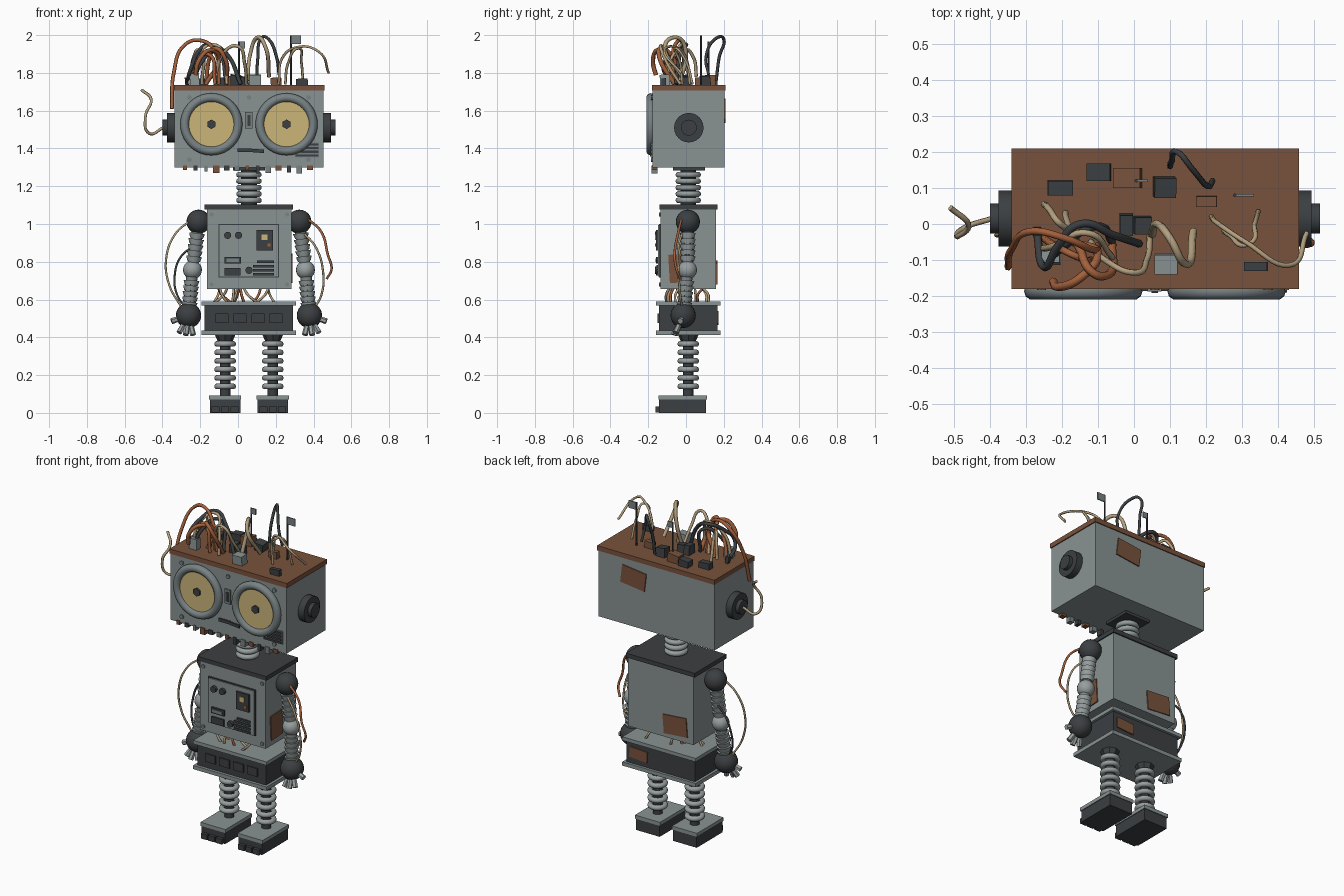
import bpy, math, random
from mathutils import Vector

random.seed(4)
CX = 0.058  # body centre line


def mat(name, *c):
    m = bpy.data.materials.new(name)
    m.diffuse_color = (*c, 1)
    return m


STEEL = mat("steel grey", 0.25, 0.29, 0.29)
PALE = mat("pale steel", 0.31, 0.35, 0.345)
RING = mat("ring grey", 0.19, 0.225, 0.23)
DARK = mat("dark iron", 0.045, 0.05, 0.054)
RUST = mat("rust brown", 0.19, 0.085, 0.045)
LENS = mat("lens yellow", 0.60, 0.46, 0.19)
COPPER = mat("copper wire", 0.38, 0.12, 0.045)
TAN = mat("tan wire", 0.45, 0.35, 0.21)


def done(name, m, smooth=False):
    o = bpy.context.object
    o.name = name
    o.data.materials.append(m)
    if smooth:
        bpy.ops.object.shade_smooth_by_angle(angle=math.radians(40))
    return o


def box(name, x, y, z, m, rot=(0, 0, 0)):
    lo, hi = Vector((x[0], y[0], z[0])), Vector((x[1], y[1], z[1]))
    bpy.ops.mesh.primitive_cube_add(size=1, location=(lo + hi) / 2, rotation=rot)
    bpy.context.object.scale = hi - lo
    return done(name, m)


def rod(name, a, b, r1, m, r2=None, n=20):
    a, b = Vector(a), Vector(b)
    bpy.ops.mesh.primitive_cone_add(vertices=n, radius1=r1, radius2=r1 if r2 is None else r2,
                                    depth=(b - a).length, location=(a + b) / 2)
    bpy.context.object.rotation_euler = (b - a).to_track_quat('Z', 'Y').to_euler()
    return done(name, m, n > 8)


def ring(name, p, d, R, r, m, n=32):
    bpy.ops.mesh.primitive_torus_add(location=p, major_radius=R, minor_radius=r,
                                     major_segments=n, minor_segments=10)
    bpy.context.object.rotation_euler = Vector(d).to_track_quat('Z', 'Y').to_euler()
    return done(name, m, True)


def ball(name, p, r, m):
    bpy.ops.mesh.primitive_uv_sphere_add(segments=20, ring_count=12, radius=r, location=p)
    return done(name, m, True)


def wire(name, pts, m, r=0.009):
    c = bpy.data.curves.new(name, 'CURVE')
    c.dimensions = '3D'
    c.bevel_depth, c.bevel_resolution, c.resolution_u = r, 1, 8
    c.use_fill_caps = True
    s = c.splines.new('BEZIER')
    s.bezier_points.add(len(pts) - 1)
    for b, p in zip(s.bezier_points, pts):
        b.co = p
        b.handle_left_type = b.handle_right_type = 'AUTO'
    c.materials.append(m)
    o = bpy.data.objects.new(name, c)
    bpy.context.collection.objects.link(o)


# head box and lid
box("head", (-0.336, 0.452), (-0.177, 0.204), (1.30, 1.708), STEEL)
box("head_lid", (-0.34, 0.458), (-0.18, 0.21), (1.706, 1.735), RUST)
# eyes and ears
for s in (-1, 1):
    ex = CX + s * 0.199
    ring("eye_rim", (ex, -0.187, 1.528), (0, -1, 0), 0.141, 0.0235, RING, 40)
    rod("eye_lens", (ex, -0.17, 1.528), (ex, -0.192, 1.528), 0.13, LENS, n=40)
    rod("pupil", (ex, -0.18, 1.528), (ex, -0.203, 1.528), 0.025, DARK, n=6)
    rod("ear_disc", (CX + s * 0.385, 0.015, 1.51), (CX + s * 0.435, 0.015, 1.51), 0.078, DARK, n=24)
    rod("ear_knob", (CX + s * 0.43, 0.015, 1.51), (CX + s * 0.458, 0.015, 1.51), 0.042, DARK, n=24)
    for z in (1.34, 1.67):
        rod("head_screw", (CX + s * 0.315, -0.17, z), (CX + s * 0.315, -0.184, z), 0.013, RING, n=8)
rod("brow_screw", (CX, -0.17, 1.67), (CX, -0.184, 1.67), 0.013, RING, n=8)
# nose slot, mouth, cheek vent
box("nose_plate", (0.038, 0.077), (-0.187, -0.17), (1.505, 1.592), RING)
box("nose_slot", (0.049, 0.066), (-0.191, -0.17), (1.52, 1.577), DARK)
box("mouth", (-0.002, 0.075), (-0.186, -0.17), (1.382, 1.401), DARK)
box("mouth_end", (0.07, 0.138), (-0.186, -0.17), (1.378, 1.396), DARK, (0, 0.08, 0))
box("cheek_vent", (0.30, 0.43), (-0.183, -0.17), (1.352, 1.432), RING)
for i in range(4):
    box("cheek_slat", (0.305 + 0.025 * (i % 2), 0.425), (-0.19, -0.17),
        (1.358 + 0.019 * i, 1.369 + 0.019 * i), DARK)
# ragged bits under the face
for i in range(13):
    x, w, h = -0.28 + i * 0.055, random.uniform(0.008, 0.017), random.uniform(0.012, 0.035)
    box("chin_bit", (x - w, x + w), (-0.182, -0.15), (1.30 - h, 1.31), (RUST, DARK, RING)[i % 3])

# circuit blocks on the lid
def block(x, y, h, m, t=0.12):
    box("lid_block", x, y, (1.725, 1.735 + h), m, (t * random.uniform(-1, 1), t * random.uniform(-1, 1), 0))


block((-0.24, -0.17), (0.08, 0.12), 0.035, DARK)
block((-0.13, -0.065), (0.12, 0.168), 0.04, DARK)
block((-0.055, 0.02), (0.10, 0.155), 0.05, RUST)
block((0.055, 0.115), (0.075, 0.13), 0.05, DARK)
block((0.173, 0.23), (0.047, 0.077), 0.04, RUST)
block((-0.04, -0.003), (-0.03, 0.027), 0.055, DARK)
block((0.0, 0.048), (-0.027, 0.02), 0.045, DARK)
block((0.307, 0.37), (-0.13, -0.105), 0.035, DARK, 0.3)
block((0.058, 0.122), (-0.138, -0.085), 0.055, STEEL, 0.25)
block((-0.255, -0.205), (-0.11, -0.07), 0.06, STEEL)
block((-0.28, -0.26), (-0.03, -0.01), 0.04, DARK)
# flags on thin poles
for x, y, z, w, h in ((0.28, 0.08, 1.998, 0.053, 0.045), (0.006, 0.12, 1.965, 0.032, 0.035)):
    rod("flag_pole", (x, y, 1.73), (x, y, z), 0.005, DARK, n=8)
    box("flag", (x, x + w), (y - 0.003, y + 0.003), (z - h, z), RING)

# loose wires on the head
wire("copper_wire", [(-0.35, -0.12, 1.61), (-0.34, -0.07, 1.80), (-0.28, -0.02, 1.95), (-0.19, -0.04, 1.97),
                     (-0.12, -0.07, 1.91), (-0.10, -0.06, 1.74)], COPPER, 0.01)
wire("copper_wire", [(-0.225, -0.16, 1.79), (-0.21, -0.175, 1.86), (-0.15, -0.15, 1.92), (-0.10, -0.09, 1.88),
                     (-0.17, -0.05, 1.74)], COPPER, 0.012)
wire("copper_wire", [(-0.17, -0.03, 1.74), (-0.15, -0.07, 1.88), (-0.115, -0.135, 1.93), (-0.07, -0.14, 1.88),
                     (-0.06, -0.06, 1.74)], COPPER, 0.012)
wire("copper_wire", [(-0.25, -0.04, 1.74), (-0.22, -0.06, 1.84), (-0.16, -0.09, 1.90), (-0.12, -0.10, 1.74)],
     COPPER, 0.01)
wire("dark_wire", [(-0.27, -0.02, 1.74), (-0.25, -0.12, 1.82), (-0.21, -0.06, 1.91), (-0.15, 0.0, 1.95),
                   (-0.06, -0.03, 1.90), (0.015, -0.055, 1.74)], DARK, 0.011)
wire("dark_wire", [(-0.24, -0.10, 1.74), (-0.19, -0.06, 1.86), (-0.12, -0.01, 1.91), (-0.06, -0.05, 1.74)], DARK, 0.01)
wire("dark_wire", [(0.10, 0.16, 1.76), (0.105, 0.175, 1.88), (0.125, 0.197, 1.985), (0.16, 0.155, 1.98),
                   (0.205, 0.105, 1.88), (0.218, 0.12, 1.79)], DARK, 0.0085)
wire("tan_wire", [(-0.25, 0.055, 1.78), (-0.235, 0.04, 1.88), (-0.205, 0.0, 1.92), (-0.19, 0.03, 1.74)], TAN)
wire("tan_wire", [(-0.26, -0.07, 1.74), (-0.22, -0.06, 1.88), (-0.13, -0.025, 1.95), (-0.07, -0.08, 1.87),
                  (-0.06, -0.10, 1.74)], TAN)
wire("tan_wire", [(-0.12, -0.05, 1.74), (-0.08, -0.10, 1.90), (0.0, -0.135, 1.94), (0.035, -0.10, 1.85),
                  (0.045, -0.03, 1.74)], TAN)
wire("tan_wire", [(0.05, -0.03, 1.76), (0.065, 0.0, 1.90), (0.10, -0.04, 1.985), (0.14, -0.11, 1.95),
                  (0.165, -0.02, 1.78)], TAN, 0.011)
wire("tan_wire", [(0.215, 0.02, 1.74), (0.235, 0.0, 1.88), (0.31, -0.05, 1.935), (0.43, -0.115, 1.91),
                  (0.48, -0.025, 1.80)], TAN, 0.007)
wire("tan_wire", [(0.25, -0.02, 1.74), (0.265, -0.03, 1.85), (0.32, -0.055, 1.93), (0.335, 0.0, 1.86),
                  (0.345, 0.035, 1.74)], TAN, 0.007)
wire("ear_wire", [(-0.51, 0.045, 1.71), (-0.46, 0.0, 1.66), (-0.49, -0.035, 1.57), (-0.47, -0.01, 1.48),
                  (-0.395, 0.015, 1.51)], TAN, 0.008)

# ringed neck
box("neck_plate", (CX - 0.085, CX + 0.085), (-0.07, 0.10), (1.283, 1.302), DARK)
rod("neck_core", (CX, 0.012, 1.09), (CX, 0.012, 1.29), 0.042, DARK)
for i in range(5):
    ring("neck_ring", (CX, 0.012, 1.125 + i * 0.034), (0, 0, 1), 0.052, 0.0155, PALE)

# torso
box("torso", (-0.163, 0.283), (-0.135, 0.16), (0.655, 1.08), STEEL)
box("torso_lid", (-0.177, 0.29), (-0.14, 0.168), (1.077, 1.103), DARK)
box("chest_frame", (-0.103, 0.217), (-0.142, -0.13), (0.718, 1.0), DARK)
box("chest_panel", (-0.098, 0.212), (-0.148, -0.13), (0.723, 0.995), STEEL)
for x, z in ((-0.055, 0.94), (0.003, 0.94), (0.058, 0.755)):
    rod("chest_knob", (x, -0.14, z), (x, -0.165, z), 0.019, DARK, n=12)
box("gauge", (0.098, 0.184), (-0.16, -0.14), (0.86, 0.968), DARK)
box("gauge_window", (0.125, 0.155), (-0.164, -0.15), (0.915, 0.945), LENS)
box("gauge_light", (0.155, 0.173), (-0.164, -0.15), (0.882, 0.898), COPPER)
box("display_frame", (-0.072, 0.015), (-0.158, -0.14), (0.79, 0.826), DARK)
box("display", (-0.062, 0.005), (-0.162, -0.15), (0.799, 0.817), RING)
box("hatch", (-0.072, 0.013), (-0.158, -0.14), (0.728, 0.768), DARK)
for i in range(4):
    box("chest_slat", (0.08 + 0.02 * (i == 3), 0.19), (-0.157, -0.14), (0.727 + 0.022 * i, 0.74 + 0.022 * i), DARK)
for x in (-0.14, 0.26):
    for z in (0.68, 1.05):
        rod("chest_screw", (x, -0.13, z), (x, -0.142, z), 0.011, RING, n=8)

# waist wires
for i in range(13):
    x, y = random.uniform(-0.11, 0.19), random.uniform(-0.11, 0.10)
    dx, dy = random.uniform(-0.07, 0.07), random.uniform(-0.03, 0.03)
    wire("waist_wire", [(x, y, 0.66), (x + dx * 0.3, y + dy, 0.625), (x + dx, y + dy, 0.585)],
         (TAN, TAN, COPPER)[i % 3], 0.007)

# hips
box("hip_top", (-0.193, 0.306), (-0.16, 0.182), (0.568, 0.59), STEEL)
box("hip_box", (-0.177, 0.29), (-0.142, 0.166), (0.43, 0.57), DARK)
box("hip_base", (-0.193, 0.306), (-0.16, 0.182), (0.413, 0.436), STEEL)
for i in range(4):
    x = CX + (i - 1.5) * 0.095
    box("hip_panel", (x - 0.034, x + 0.034), (-0.15, -0.14), (0.475, 0.525), DARK)

# rust patches
box("torso_side_patch", (0.28, 0.289), (-0.09, 0.02), (0.69, 0.84), RUST, (0.06, 0, 0))
box("torso_back_patch", (-0.12, 0.04), (0.155, 0.166), (0.685, 0.80), RUST, (0, 0.08, 0))
box("hip_back_patch", (0.145, 0.265), (0.16, 0.172), (0.47, 0.535), RUST, (0, -0.06, 0))
box("head_back_patch", (0.13, 0.295), (0.199, 0.21), (1.545, 1.655), RUST, (0, -0.12, 0))

for s in (-1, 1):
    # arms
    P = lambda x, y, z: Vector((CX + s * x, y, z))
    shoulder, elbow, hand = P(0.267, 0.01, 1.012), P(0.299, 0.008, 0.757), P(0.32, -0.015, 0.516)
    ball("shoulder", shoulder, 0.064, DARK)
    ball("elbow", elbow, 0.05, PALE)
    ball("hand", hand, 0.067, DARK)
    for a, b in ((shoulder, elbow), (elbow, hand)):
        d = b - a
        rod("arm_core", a, b, 0.03, RING, n=16)
        for i in range(5):
            t = 0.24 + i * 0.12
            rod("arm_segment", a + d * t, a + d * (t + 0.1), 0.042, PALE, 0.034, 16)
    # fingers
    for x, y, z in ((0.41, -0.03, 0.485), (0.37, -0.055, 0.425), (0.335, -0.065, 0.413), (0.296, -0.055, 0.413)):
        tip = P(x, y, z)
        rod("finger", hand + (tip - hand) * 0.4, tip, 0.014, PALE, 0.016, 6)
    # legs
    x = CX + s * 0.126
    rod("leg_mount", (x, 0.012, 0.375), (x, 0.012, 0.415), 0.038, DARK, 0.055, 8)
    rod("leg_core", (x, 0.012, 0.08), (x, 0.012, 0.40), 0.028, DARK, n=16)
    for i in range(6):
        ring("leg_ring", (x, 0.012, 0.14 + i * 0.045), (0, 0, 1), 0.042, 0.0155, PALE)
    # feet
    box("foot_sole", (x - 0.08, x + 0.08), (-0.142, 0.107), (0, 0.072), DARK)
    box("foot_top", (x - 0.085, x + 0.085), (-0.146, 0.112), (0.07, 0.092), STEEL)
    for i in (-1, 0, 1):
        box("toe", (x + i * 0.05 - 0.021, x + i * 0.05 + 0.021), (-0.162, -0.13), (0.002, 0.034), DARK)

# loose arm wires
wire("arm_wire", [(-0.25, -0.01, 1.02), (-0.33, -0.02, 0.95), (-0.38, -0.03, 0.82), (-0.365, -0.03, 0.68),
                  (-0.30, -0.02, 0.56)], TAN, 0.006)
wire("arm_wire", [(-0.22, 0.03, 0.89), (-0.30, 0.05, 0.83), (-0.335, 0.04, 0.73), (-0.32, 0.01, 0.62),
                  (-0.27, -0.01, 0.55)], DARK, 0.006)
wire("arm_wire", [(0.35, -0.02, 1.04), (0.44, -0.04, 0.96), (0.475, -0.06, 0.84), (0.495, -0.05, 0.76),
                  (0.47, -0.03, 0.71)], COPPER, 0.007)
wire("arm_wire", [(0.35, -0.02, 0.95), (0.41, -0.04, 0.88), (0.45, -0.04, 0.75), (0.44, -0.03, 0.62),
                  (0.40, -0.02, 0.55)], TAN, 0.006)
